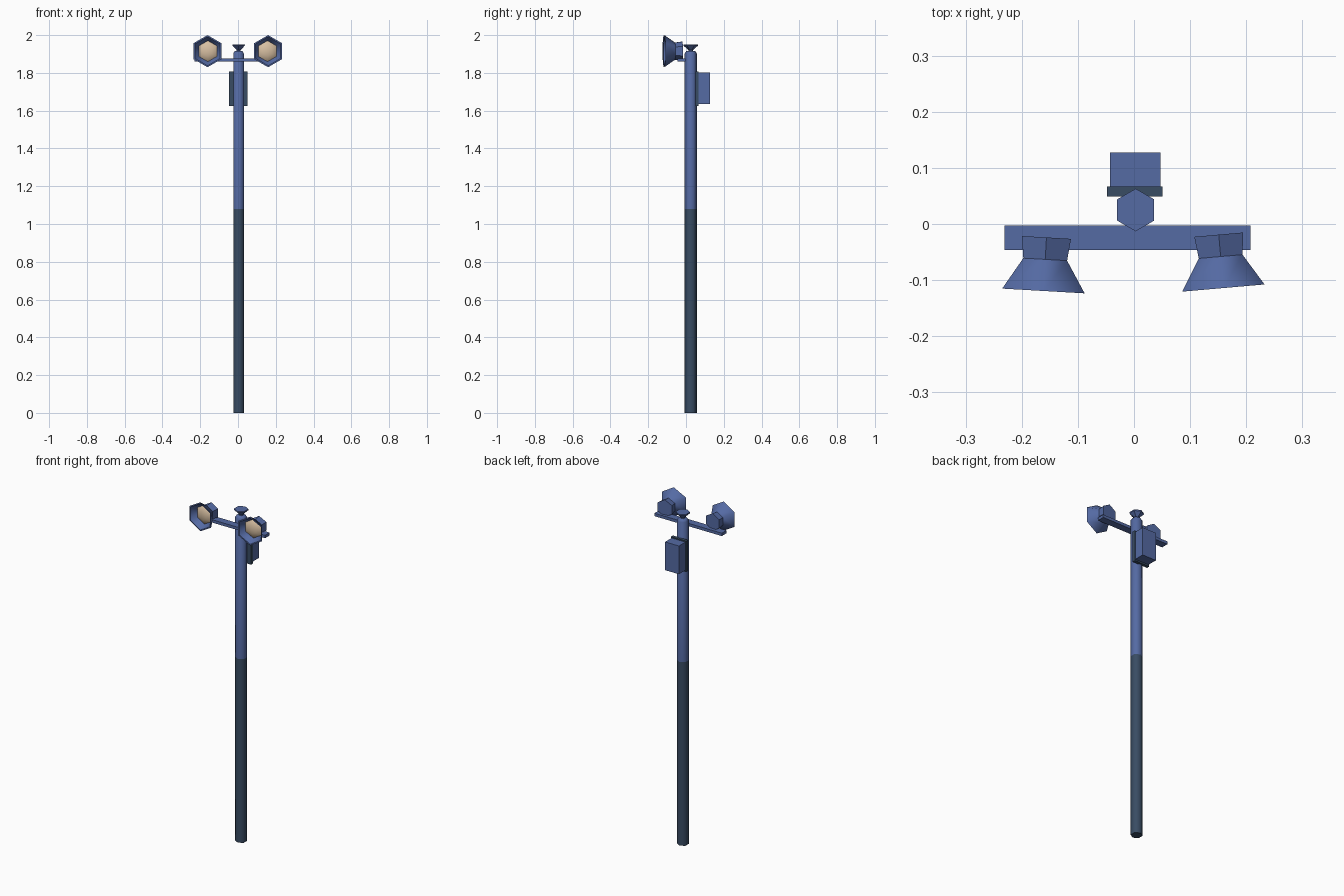
import bpy, bmesh, math
from mathutils import Matrix, Vector

if "Cube" in bpy.data.objects:
    bpy.data.objects.remove(bpy.data.objects["Cube"])


def material(name, color):
    m = bpy.data.materials.new(name)
    m.diffuse_color = (*color, 1)
    m.use_nodes = True
    m.node_tree.nodes["Principled BSDF"].inputs["Base Color"].default_value = m.diffuse_color
    return m


BLUE = material("blue paint", (0.090, 0.145, 0.370))
DARK = material("dark slate", (0.040, 0.072, 0.125))
CREAM = material("cream lens", (0.68, 0.52, 0.36))


def finish(name, bm, mats, matrix=Matrix(), smooth=None):
    bmesh.ops.recalc_face_normals(bm, faces=bm.faces)
    bm.transform(matrix)
    me = bpy.data.meshes.new(name)
    bm.to_mesh(me)
    bm.free()
    for m in mats:
        me.materials.append(m)
    if smooth:
        me.polygons.foreach_set("use_smooth", [True] * len(me.polygons))
        me.set_sharp_from_angle(angle=math.radians(smooth))
    ob = bpy.data.objects.new(name, me)
    bpy.context.collection.objects.link(ob)
    return ob


def hex_lathe(name, profile, mats, matrix=Matrix(), smooth=None, caps=(True, True), split=None):
    """Six-sided lathe of (radius, height) points; a corner points along local y."""
    bm = bmesh.new()
    rings = []
    for r, z in profile:
        n = 1 if r == 0 else 6
        rings.append([bm.verts.new((r * math.cos(math.radians(30 + 60 * i)),
                                    r * math.sin(math.radians(30 + 60 * i)), z)) for i in range(n)])
    for a, b in zip(rings, rings[1:]):
        for i in range(6):
            j = (i + 1) % 6
            if len(b) == 1:
                bm.faces.new((a[i], a[j], b[0]))
            else:
                bm.faces.new((a[i], a[j], b[j], b[i]))
    if caps[0]:
        bm.faces.new(rings[0])
    if caps[1] and len(rings[-1]) > 1:
        bm.faces.new(rings[-1])
    if split is not None:
        for f in bm.faces:
            f.material_index = int(f.calc_center_median().z < split)
    return finish(name, bm, mats, matrix, smooth)


def box(name, lo, hi, mat):
    lo, hi = Vector(lo), Vector(hi)
    bm = bmesh.new()
    bmesh.ops.create_cube(bm, size=1)
    return finish(name, bm, [mat], Matrix.Translation((lo + hi) / 2) @ Matrix.Diagonal((*(hi - lo), 1)))


# Pole with dark lower half, and flared finial on top
axis = Matrix.Translation((0.003, 0.025, 0))
hex_lathe("pole", [(0.032, 0), (0.032, 1.08), (0.032, 1.903), (0.024, 1.915)],
          [BLUE, DARK], axis, smooth=62, split=1.08)
hex_lathe("finial", [(0.012, 1.91), (0.012, 1.921), (0.038, 1.944), (0.038, 1.951)],
          [BLUE], axis)

# Crossbar carrying the lamps
box("crossbar", (-0.231, -0.046, 1.860), (0.208, -0.003, 1.877), BLUE)

# Control box and its mounting plate at the back
box("mounting_plate", (-0.048, 0.049, 1.626), (0.051, 0.067, 1.808), DARK)
box("control_box", (-0.043, 0.060, 1.635), (0.047, 0.127, 1.801), BLUE)

# Two floodlights, each turned slightly outward
for side, x, y, yaw in (("left", -0.156, -0.024, -3.3), ("right", 0.151, -0.019, 5.0)):
    place = (Matrix.Translation((x, y, 1.915)) @ Matrix.Rotation(math.radians(yaw), 4, 'Z')
             @ Matrix.Rotation(math.radians(90), 4, 'X'))
    hex_lathe(side + "_lamp_body", [(0.0505, 0), (0.045, 0.040)], [BLUE], place)
    hex_lathe(side + "_lamp_shade",
              [(0.045, 0.039), (0.085, 0.0955), (0.077, 0.0955), (0.054, 0.058)],
              [BLUE], place, smooth=62, caps=(False, True))
    hex_lathe(side + "_lamp_lens",
              [(0.056, 0.060), (0.046, 0.068), (0.026, 0.075), (0, 0.078)],
              [CREAM], place, smooth=62)
